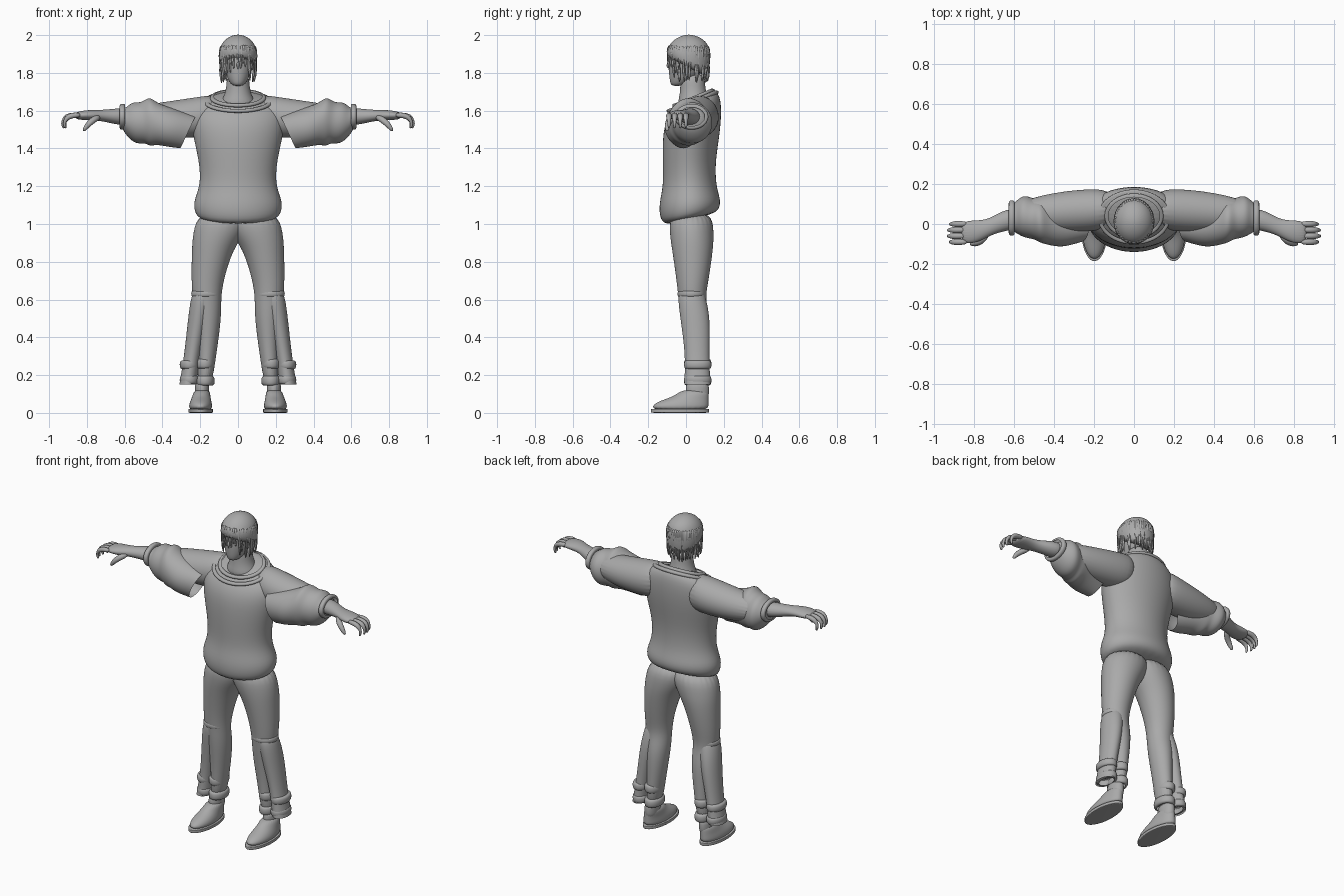
import bpy, bmesh, math, random
from mathutils import Vector

random.seed(4)
cube = bpy.data.objects.get("Cube")
if cube:
    bpy.data.objects.remove(cube, do_unlink=True)

# One plain clay colour for the whole figure
COLOUR = (.4, .4, .4, 1)
clay = bpy.data.materials.new("plain_grey")
clay.use_nodes = True
clay.diffuse_color = COLOUR
clay.node_tree.nodes["Principled BSDF"].inputs["Base Color"].default_value = COLOUR


def finish(name, bm, mirror=False, levels=2):
    """Turn a bmesh into a smooth object, copied to the other side if asked."""
    bmesh.ops.recalc_face_normals(bm, faces=bm.faces)
    for face in bm.faces:
        face.smooth = True
    mesh = bpy.data.meshes.new(name)
    bm.to_mesh(mesh)
    bm.free()
    mesh.materials.append(clay)
    obj = bpy.data.objects.new(name, mesh)
    bpy.context.collection.objects.link(obj)
    if mirror:
        mirror_modifier = obj.modifiers.new("Mirror", 'MIRROR')
        mirror_modifier.use_mirror_merge = False
    smoothing = obj.modifiers.new("Smooth", 'SUBSURF')
    smoothing.levels = smoothing.render_levels = levels


def skin(bm, rings, start=True, end=True):
    """Bridge rings of points into a surface, with optional end caps."""
    rows = [[bm.verts.new(point) for point in ring] for ring in rings]
    for lower, upper in zip(rows, rows[1:]):
        for i in range(len(lower)):
            bm.faces.new((lower[i - 1], lower[i], upper[i], upper[i - 1]))
    if start:
        bm.faces.new(rows[0])
    if end:
        bm.faces.new(rows[-1])


def ring(at, mid, half, slant=0):
    """An ellipse across the loft axis; slant tips its far side along the axis."""
    return at, Vector(mid), Vector(half), slant


def loft(name, sections, along='Z', mirror=False, start=True, end=True, sides=24):
    rings = []
    for at, mid, half, slant in sections:
        points = []
        for i in range(sides):
            angle = math.tau * i / sides
            u = mid.x + half.x * math.cos(angle)
            v = mid.y + half.y * math.sin(angle)
            w = at + slant * math.sin(angle)
            points.append((u, v, w) if along == 'Z' else (w, u, v))
        rings.append(points)
    bm = bmesh.new()
    skin(bm, rings, start, end)
    finish(name, bm, mirror)


def band(name, at, mid, half, width, bulge=.01, slant=0, along='Z', mirror=False):
    """A soft raised roll of cloth wrapped round a limb, neck or waist."""
    swell = Vector((bulge, bulge))
    sections = []
    for step, amount in ((-1, -1), (-1, 1), (1, 1), (1, -1)):
        sections.append(ring(at + step * width / 2, mid, Vector(half) + amount * swell, slant))
    loft(name, sections, along, mirror, start=False, end=False)


def tube(bm, points, radii, sides=8):
    """Sweep a circle of changing radius along a path."""
    path = [Vector(point) for point in points]
    rings = []
    for k, (centre, radius) in enumerate(zip(path, radii)):
        heading = path[min(k + 1, len(path) - 1)] - path[max(k - 1, 0)]
        turn = heading.to_track_quat('Z', 'Y')
        angles = [math.tau * i / sides for i in range(sides)]
        rings.append([centre + turn @ Vector((radius * math.cos(a), radius * math.sin(a), 0))
                      for a in angles])
    skin(bm, rings)


# Sweater body with a full hem and rounded shoulders
loft("sweater_body", [
    ring(at=1.02, mid=(0, .02), half=(.19, .12), slant=.03),
    ring(at=1.05, mid=(0, .02), half=(.23, .16), slant=.03),
    ring(at=1.12, mid=(0, .02), half=(.24, .165), slant=.01),
    ring(at=1.2, mid=(0, .02), half=(.2, .14)),
    ring(at=1.33, mid=(0, .015), half=(.205, .14)),
    ring(at=1.5, mid=(0, .03), half=(.25, .155)),
    ring(at=1.61, mid=(0, .05), half=(.245, .14), slant=.03),
    ring(at=1.66, mid=(0, .06), half=(.17, .11), slant=.04),
    ring(at=1.68, mid=(0, .05), half=(.1, .08), slant=.03)])

# Neckline ribs
band("collar_outer", at=1.648, mid=(0, .035), half=(.175, .13), width=.02, slant=.05)
band("collar_inner", at=1.667, mid=(0, .04), half=(.14, .105), width=.02, slant=.04)

# Upper arms running out of the shoulders
loft("upper_arm", [
    ring(at=.1, mid=(.075, 1.58), half=(.09, .11)),
    ring(at=.2, mid=(.07, 1.565), half=(.11, .11)),
    ring(at=.4, mid=(.06, 1.55), half=(.1, .095)),
    ring(at=.6, mid=(.04, 1.555), half=(.07, .06))], 'X', mirror=True)

# Loose front sleeves, open toward the body and puffed at the elbow
loft("loose_sleeve", [
    ring(at=.265, mid=(-.015, 1.485), half=(.075, .085), slant=-.04),
    ring(at=.36, mid=(-.015, 1.51), half=(.105, .1), slant=-.025),
    ring(at=.43, mid=(.005, 1.53), half=(.11, .11)),
    ring(at=.47, mid=(.015, 1.545), half=(.11, .135)),
    ring(at=.5, mid=(.025, 1.535), half=(.1, .105), slant=.01),
    ring(at=.55, mid=(.04, 1.535), half=(.11, .115), slant=.01),
    ring(at=.59, mid=(.035, 1.54), half=(.08, .075)),
    ring(at=.62, mid=(.03, 1.565), half=(.06, .05))], 'X', mirror=True, start=False)
band("sleeve_cuff", at=.612, mid=(.03, 1.568), half=(.08, .06), width=.03,
     along='X', mirror=True)

# Bare forearms and palms
loft("forearm_and_palm", [
    ring(at=.58, mid=(.03, 1.567), half=(.055, .05)),
    ring(at=.66, mid=(.015, 1.57), half=(.052, .04)),
    ring(at=.73, mid=(-.02, 1.575), half=(.042, .028)),
    ring(at=.79, mid=(-.04, 1.577), half=(.058, .028)),
    ring(at=.87, mid=(-.042, 1.573), half=(.057, .02))], 'X', mirror=True)

# Curled fingers and thumbs
bm = bmesh.new()
for finger in range(4):
    y = -.03 * finger
    reach = .9 + .012 * math.sin(finger)
    tube(bm, [(.83, y, 1.577), (reach - .02, y, 1.576), (reach + .01, y, 1.56),
              (reach + .02, y, 1.53), (reach + .01, y, 1.505)],
         (.014, .017, .016, .014, .009))
tube(bm, [(.73, -.05, 1.57), (.77, -.09, 1.55), (.8, -.1, 1.52), (.82, -.1, 1.49)],
     (.016, .02, .016, .008))
finish("fingers", bm, mirror=True, levels=1)

# Trousers with knee folds and turned cuffs
loft("trouser_leg", [
    ring(at=1.07, mid=(.07, .025), half=(.14, .115)),
    ring(at=.95, mid=(.1, .03), half=(.14, .118)),
    ring(at=.87, mid=(.135, .035), half=(.11, .11)),
    ring(at=.7, mid=(.163, .035), half=(.085, .085)),
    ring(at=.6, mid=(.165, .03), half=(.075, .07)),
    ring(at=.5, mid=(.155, .05), half=(.068, .08)),
    ring(at=.3, mid=(.163, .06), half=(.047, .062)),
    ring(at=.13, mid=(.18, .06), half=(.04, .063))], mirror=True)
band("knee_fold", at=.63, mid=(.168, .03), half=(.075, .07), width=.03, bulge=.006, mirror=True)
for name, height in (("upper_cuff", .26), ("lower_cuff", .17)):
    band(name, at=height, mid=(.175, .062), half=(.043, .064), width=.05, mirror=True)

# Loose outer trouser panels, open at the ankle
loft("outer_trouser_panel", [
    ring(at=.66, mid=(.18, .03), half=(.05, .06)),
    ring(at=.61, mid=(.19, .03), half=(.06, .075)),
    ring(at=.5, mid=(.21, .05), half=(.055, .08)),
    ring(at=.3, mid=(.243, .06), half=(.042, .062)),
    ring(at=.15, mid=(.265, .06), half=(.046, .07))], mirror=True, end=False)
for name, height in (("upper_panel_cuff", .255), ("lower_panel_cuff", .175)):
    band(name, at=height, mid=(.257, .062), half=(.043, .064), width=.045, mirror=True)

# Shoes: ankle, rounded upper and flat sole
loft("ankle", [ring(at=height, mid=(.19, .06), half=(.038, .062))
               for height in (.17, .12, .06)], mirror=True)
loft("shoe_upper", [
    ring(at=.01, mid=(.198, -.03), half=(.062, .15)),
    ring(at=.045, mid=(.198, -.03), half=(.062, .15)),
    ring(at=.07, mid=(.196, .0), half=(.053, .12)),
    ring(at=.09, mid=(.194, .03), half=(.048, .09)),
    ring(at=.125, mid=(.19, .05), half=(.04, .07))], mirror=True)
loft("shoe_sole", [ring(at=height, mid=(.198, -.032), half=(.066, .155))
                   for height in (0, .002, .02, .022)], mirror=True)

# Neck and head
loft("neck", [
    ring(at=1.6, mid=(0, .045), half=(.12, .1)),
    ring(at=1.67, mid=(0, .04), half=(.075, .075)),
    ring(at=1.73, mid=(0, .035), half=(.06, .065)),
    ring(at=1.8, mid=(0, .035), half=(.06, .065))])
loft("head", [
    ring(at=1.73, mid=(0, -.05), half=(.025, .025)),
    ring(at=1.75, mid=(0, -.03), half=(.045, .055)),
    ring(at=1.79, mid=(0, -.01), half=(.067, .08)),
    ring(at=1.86, mid=(0, .01), half=(.083, .104)),
    ring(at=1.94, mid=(0, .015), half=(.08, .095)),
    ring(at=1.98, mid=(0, .02), half=(.04, .05))])

# Nose and lips
bm = bmesh.new()
tube(bm, [(0, -.088, 1.87), (0, -.1, 1.83), (0, -.09, 1.815)], (.006, .011, .007))
for height in (1.792, 1.782):
    tube(bm, [(-.022, -.078, height), (0, -.086, height), (.022, -.078, height)],
         (.002, .006, .002))
finish("nose_and_lips", bm, levels=1)

# Hair cap, lower at the back than over the forehead
loft("hair_cap", [
    ring(at=1.82, mid=(0, .012), half=(.088, .098), slant=-.05),
    ring(at=1.86, mid=(0, .012), half=(.105, .115), slant=-.04),
    ring(at=1.93, mid=(0, .015), half=(.103, .118)),
    ring(at=1.98, mid=(0, .015), half=(.07, .08)),
    ring(at=2.003, mid=(0, .015), half=(.02, .02))])

# Hair locks hanging round the head, shorter over the face
bm = bmesh.new()
lock_count = 46
for i in range(lock_count):
    angle = math.tau * (i + random.uniform(-.3, .3)) / lock_count
    sway = random.uniform(-.1, .1)
    over_face = max(0, -math.sin(angle)) ** 3
    root = 1.95
    tip = 1.757 + .08 * over_face + random.uniform(-.02, .02)
    path = []
    for t, spread in ((0, .9), (.3, 1), (.7, 1), (1, .9)):
        turned = angle + sway * t
        path.append((.096 * spread * math.cos(turned),
                     .014 + .11 * spread * math.sin(turned),
                     root + (tip - root) * t))
    tube(bm, path, (.01, .014, .012, .002), sides=6)
finish("hair_locks", bm, levels=1)
